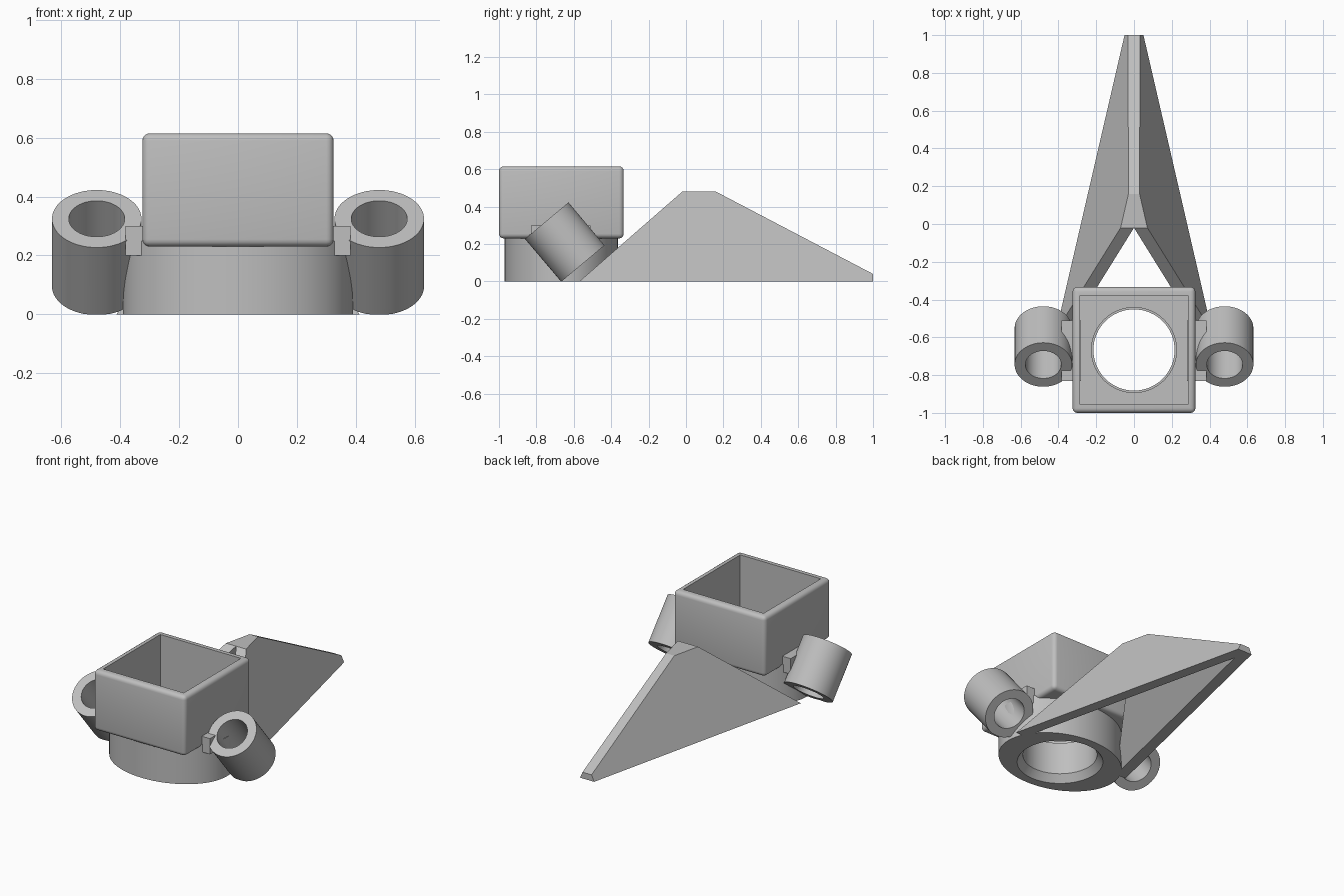
import bpy, bmesh, math
from mathutils import Matrix, Vector

cube = bpy.data.objects.get("Cube")
if cube:
    bpy.data.objects.remove(cube, do_unlink=True)

grey = bpy.data.materials.new("plain_grey")
grey.use_nodes = True
colour = (0.52, 0.52, 0.52, 1)
grey.diffuse_color = colour
grey.node_tree.nodes["Principled BSDF"].inputs["Base Color"].default_value = colour

CY = -0.667          # shared centre of the socket and its base


def finish(name, bm):
    """Turn a bmesh into an object with the grey material."""
    bmesh.ops.recalc_face_normals(bm, faces=bm.faces)
    mesh = bpy.data.meshes.new(name)
    bm.to_mesh(mesh)
    bm.free()
    mesh.materials.append(grey)
    obj = bpy.data.objects.new(name, mesh)
    bpy.context.collection.objects.link(obj)
    return obj


def box(name, lo, hi, bevel=0):
    bm = bmesh.new()
    bmesh.ops.create_cube(bm, size=1)
    lo, hi = Vector(lo), Vector(hi)
    for v in bm.verts:
        v.co = (lo + hi) / 2 + v.co * (hi - lo)
    if bevel:
        bmesh.ops.bevel(bm, geom=bm.edges[:], offset=bevel, segments=4,
                        profile=0.5, affect='EDGES')
    return finish(name, bm)


def cylinder(name, r1, r2, depth, matrix):
    """Cylinder or cone running from z=0 to z=depth before the matrix."""
    bm = bmesh.new()
    bmesh.ops.create_cone(bm, cap_ends=True, segments=64, radius1=r1, radius2=r2,
                          depth=depth, matrix=matrix @ Matrix.Translation((0, 0, depth / 2)))
    return finish(name, bm)


def hull(name, points):
    bm = bmesh.new()
    for p in points:
        bm.verts.new(p)
    bmesh.ops.convex_hull(bm, input=bm.verts[:])
    bmesh.ops.dissolve_limit(bm, angle_limit=0.01, verts=bm.verts[:], edges=bm.edges[:])
    return finish(name, bm)


def cut(obj, *cutters):
    for c in cutters:
        mod = obj.modifiers.new("cut", 'BOOLEAN')
        mod.operation = 'DIFFERENCE'
        mod.solver = 'EXACT'
        mod.object = c
        bpy.context.view_layer.objects.active = obj
        bpy.ops.object.modifier_apply(modifier=mod.name)
        bpy.data.objects.remove(c, do_unlink=True)


def smooth(obj):
    bpy.ops.object.select_all(action='DESELECT')
    obj.select_set(True)
    bpy.context.view_layer.objects.active = obj
    bpy.ops.object.shade_smooth_by_angle(angle=math.radians(30))


def at(x, y, z):
    return Matrix.Translation((x, y, z))


# Square open-topped socket with a round hole in its floor
socket = box("square_socket", (-0.325, -1, 0.23), (0.325, -0.333, 0.615), 0.025)
cut(socket,
    box("cavity", (-0.285, -0.955, 0.27), (0.285, -0.378, 0.8)),
    cylinder("floor_hole", 0.225, 0.225, 0.3, at(0, CY, 0.1)))
smooth(socket)

# Oval base with a stepped bore
base = cylinder("oval_base", 1, 1, 0.25, at(0, CY, 0) @ Matrix.Diagonal((0.39, 0.303, 1, 1)))
cut(base,
    cylinder("bore", 0.215, 0.215, 0.5, at(0, CY, -0.1)),
    cylinder("bore_chamfer", 0.26, 0.215, 0.06, at(0, CY, -0.015)))
smooth(base)

# Tilted side tubes and the blocks joining them to the socket
for side, s in (("left", 1), ("right", -1)):
    tilt = at(s * 0.48, -0.552, 0.095) @ Matrix.Rotation(math.radians(40), 4, 'X')
    tube = cylinder(side + "_tube", 0.152, 0.152, 0.3, tilt)
    cut(tube, cylinder("tube_bore", 0.095, 0.095, 0.5, tilt @ at(0, 0, -0.1)))
    for v in tube.data.vertices:
        v.co.z = max(v.co.z, 0)
    smooth(tube)
    xs = sorted((s * 0.28, s * 0.383))
    box(side + "_tube_bracket", (xs[0], -0.83, 0.2), (xs[1], -0.51, 0.3))

# Tail fin: leaning walls that meet at a ridge and taper to the back
LEAN, WALL = 0.448, 0.071


def wall_x(y, z):
    return 0.05 + (1 - y) * 0.2313 - LEAN * z


profile = [(-0.57, 0), (-0.02, 0.48), (0.16, 0.48), (1, 0.04), (1, 0)]
fin = hull("tail_fin", [(s * wall_x(y, z), y, z) for y, z in profile for s in (1, -1)])

# Hollow underside of the fin, open to the front
front, low = -0.8, -0.1
peak = (wall_x(front, 0) - WALL) / LEAN
back = 1 - (WALL - 0.05 + LEAN * low) / 0.2313
half = wall_x(front, low) - WALL
cut(fin, hull("fin_hollow", [(half, front, low), (-half, front, low),
                             (0, front, peak), (0, back, low)]))
